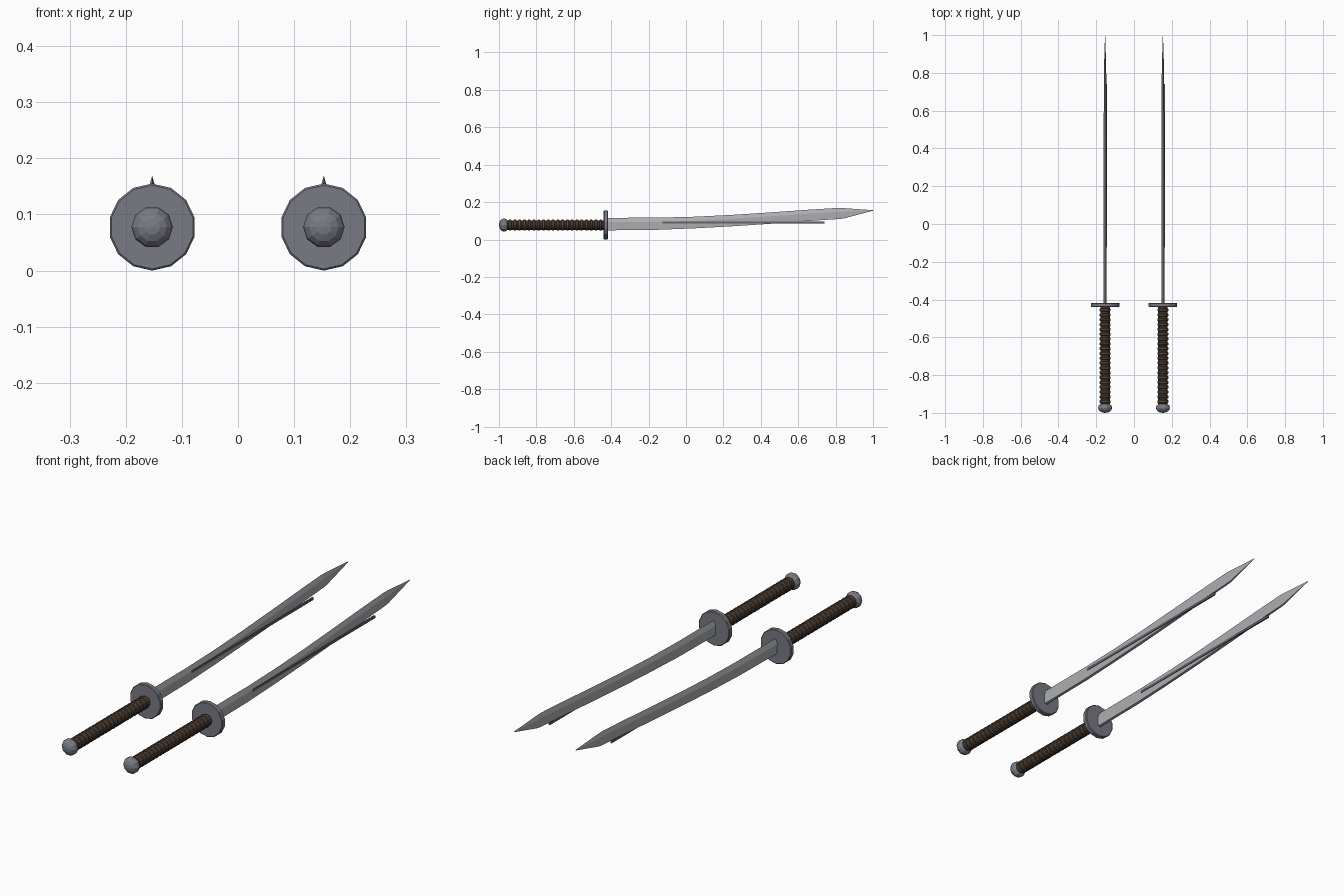
import bpy, bmesh, math
from mathutils import Matrix, Vector

if "Cube" in bpy.data.objects:
    bpy.data.objects.remove(bpy.data.objects["Cube"])

AXIS_Z = 0.0775          # height of the handle axis
SWORD_X = 0.153
ALONG_Y = Matrix.Rotation(-math.pi / 2, 4, 'X')   # local z -> +y


def material(name, r, g, b):
    m = bpy.data.materials.new(name)
    m.diffuse_color = (r, g, b, 1)
    m.use_nodes = True
    m.node_tree.nodes["Principled BSDF"].inputs["Base Color"].default_value = m.diffuse_color
    return m


STEEL = material("blade_steel", 0.42, 0.43, 0.45)
GROOVE = material("groove_grey", 0.13, 0.13, 0.145)
IRON = material("dark_iron", 0.19, 0.195, 0.23)
LEATHER = material("dark_leather", 0.05, 0.033, 0.025)
WRAP = material("brown_wrap", 0.10, 0.062, 0.042)


def finish(name, bm, mat, x, smooth=False):
    bmesh.ops.recalc_face_normals(bm, faces=bm.faces)
    me = bpy.data.meshes.new(name)
    bm.to_mesh(me)
    bm.free()
    me.materials.append(mat)
    for p in me.polygons:
        p.use_smooth = smooth
    ob = bpy.data.objects.new(name, me)
    ob.location = (x, 0, AXIS_Z)
    bpy.context.collection.objects.link(ob)
    return ob


def cylinder(bm, radius, y0, y1, sides):
    # cylinder along y with a vertex pointing straight up
    bmesh.ops.create_cone(bm, cap_ends=True, segments=sides, radius1=radius, radius2=radius,
                          depth=y1 - y0,
                          matrix=Matrix.Translation((0, (y0 + y1) / 2, 0)) @ ALONG_Y)


def loft(bm, rings):
    # skin a list of equal-length point rings and cap both ends
    vs = [[bm.verts.new(p) for p in ring] for ring in rings]
    n = len(vs[0])
    for a, b in zip(vs, vs[1:]):
        for i in range(n):
            j = (i + 1) % n
            bm.faces.new((a[i], a[j], b[j], b[i]))
    bm.faces.new(vs[0])
    bm.faces.new(vs[-1])


# blade stations: y, bottom z, top z, half width
STATIONS = [(-0.425, 0.049, 0.116, 0.0085), (-0.15, 0.052, 0.117, 0.0085),
            (0.05, 0.060, 0.122, 0.008), (0.25, 0.071, 0.132, 0.008),
            (0.45, 0.084, 0.145, 0.0075), (0.65, 0.099, 0.159, 0.007),
            (0.81, 0.109, 0.169, 0.006), (0.84, 0.112, 0.168, 0.0055),
            (1.0, 0.154, 0.157, 0.0006)]


def blade(x):
    bm = bmesh.new()
    rings = []
    for y, lo, hi, w in STATIONS:
        lo, hi = lo - AXIS_Z, hi - AXIS_Z
        mid = lo + 0.65 * (hi - lo)
        rings.append([(-w * 0.8, y, lo), (w * 0.8, y, lo), (w, y, mid),
                      (0, y, hi), (-w, y, mid)])
    loft(bm, rings)
    finish("blade", bm, STEEL, x)


def groove(x):
    # straight dark strip on the +x flat of the blade
    bm = bmesh.new()
    bmesh.ops.create_cube(bm, size=1, matrix=Matrix.Translation((0.0065, 0.308, 0.0915 - AXIS_Z))
                          @ Matrix.Diagonal((0.007, 0.865, 0.011, 1)))
    finish("blade_groove", bm, GROOVE, x)


def guard(x):
    bm = bmesh.new()
    cylinder(bm, 0.0775, -0.44, -0.417, 14)
    bmesh.ops.bevel(bm, geom=[e for e in bm.edges if abs(e.verts[0].co.y - e.verts[1].co.y) < 1e-4],
                    offset=0.003, segments=1, affect='EDGES')
    finish("guard", bm, IRON, x)


def grip(x):
    bm = bmesh.new()
    cylinder(bm, 0.0255, -0.965, -0.435, 12)
    finish("grip_core", bm, LEATHER, x)
    # ridged wrap rings
    bm = bmesh.new()
    count, sides = 20, 12
    pitch = 0.51 / count
    for k in range(count):
        yc = -0.953 + (k + 0.5) * pitch
        prof = [(-0.009, 0.024), (-0.005, 0.0285), (0.005, 0.0285), (0.009, 0.024)]
        loft(bm, [[(r * math.sin(2 * math.pi * i / sides), yc + dy,
                    r * math.cos(2 * math.pi * i / sides)) for i in range(sides)]
                  for dy, r in prof])
    finish("grip_wrap", bm, WRAP, x)


def pommel(x):
    bm = bmesh.new()
    bmesh.ops.create_uvsphere(bm, u_segments=10, v_segments=8, radius=0.037,
                              matrix=Matrix.Translation((0, -0.973, 0))
                              @ Matrix.Diagonal((1, 0.73, 1, 1)) @ ALONG_Y
                              @ Matrix.Rotation(math.pi / 2, 4, 'Z'))
    finish("pommel", bm, IRON, x)


for x in (-SWORD_X, SWORD_X):
    blade(x)
    groove(x)
    guard(x)
    grip(x)
    pommel(x)
